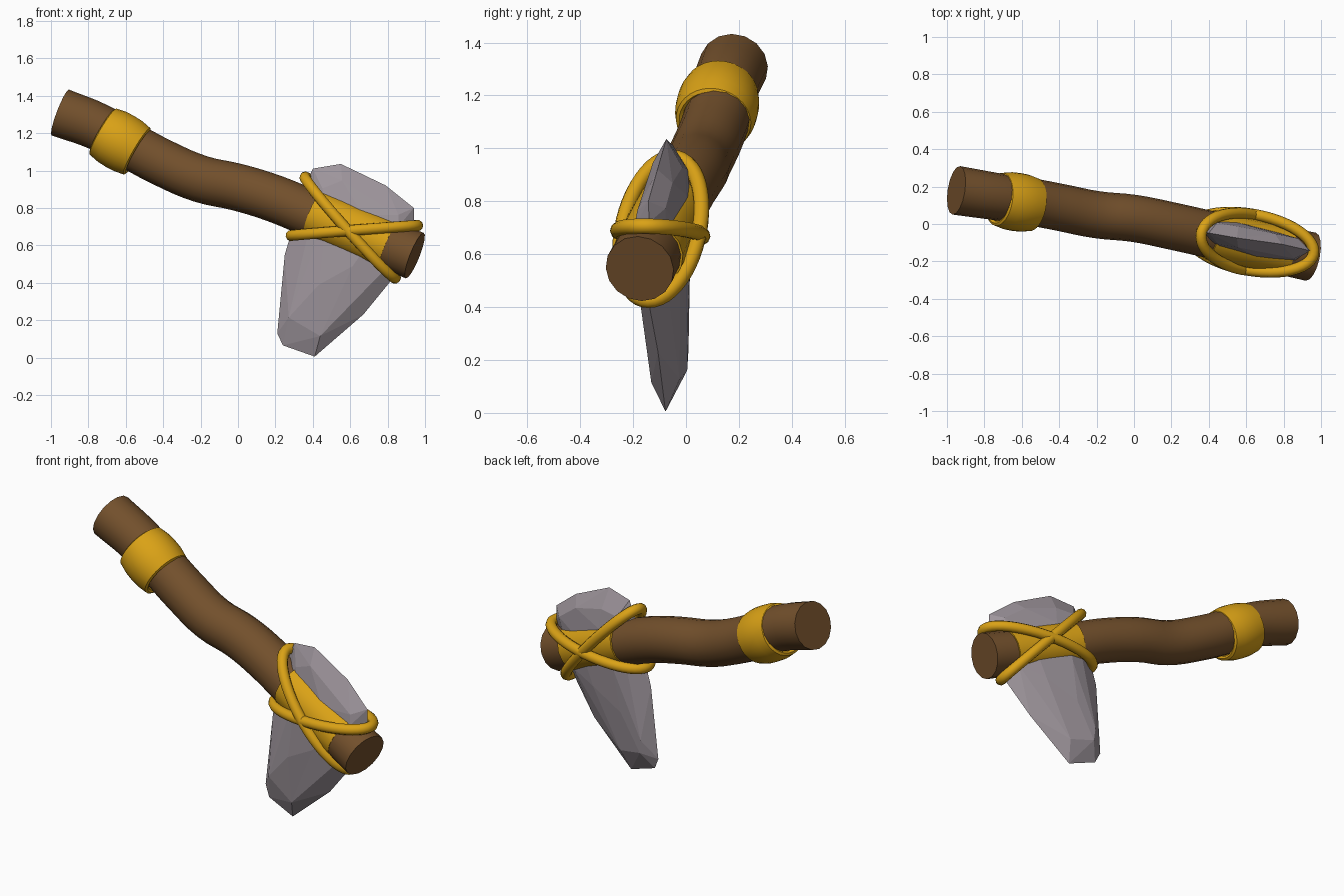
import bpy, bmesh, random
from math import sin, cos, pi, radians
from mathutils import Vector

if "Cube" in bpy.data.objects:
    bpy.data.objects.remove(bpy.data.objects["Cube"])

random.seed(4)


def material(name, color):
    m = bpy.data.materials.new(name)
    m.diffuse_color = (*color, 1)
    m.use_nodes = True
    m.node_tree.nodes["Principled BSDF"].inputs["Base Color"].default_value = m.diffuse_color
    return m


WOOD = material("wood", (0.17, 0.08, 0.025))
CORD = material("cord", (0.70, 0.36, 0.008))
STONE = material("stone", (0.34, 0.30, 0.33))


def smooth(ob):
    bpy.ops.object.select_all(action='DESELECT')
    ob.select_set(True)
    bpy.context.view_layer.objects.active = ob
    bpy.ops.object.shade_smooth_by_angle(angle=radians(40))


def tube(name, pts, radius, mat, closed=False, res=6):
    """Round tube through points (x, y, z, radius factor), turned into a mesh."""
    cu = bpy.data.curves.new(name, 'CURVE')
    cu.dimensions = '3D'
    cu.bevel_depth, cu.bevel_resolution = radius, res
    cu.use_fill_caps = not closed
    sp = cu.splines.new('POLY' if closed else 'BEZIER')
    sp.use_cyclic_u = closed
    if closed:
        sp.points.add(len(pts) - 1)
        for p, c in zip(sp.points, pts):
            p.co = (*c[:3], 1)
    else:
        sp.resolution_u = 4
        sp.bezier_points.add(len(pts) - 1)
        for p, c in zip(sp.bezier_points, pts):
            p.co, p.radius = c[:3], c[3]
            p.handle_left_type = p.handle_right_type = 'AUTO'
    ob = bpy.data.objects.new(name, cu)
    bpy.context.collection.objects.link(ob)
    bpy.ops.object.select_all(action='DESELECT')
    ob.select_set(True)
    bpy.context.view_layer.objects.active = ob
    bpy.ops.object.convert(target='MESH')
    ob = bpy.context.object
    ob.data.materials.clear()
    ob.data.materials.append(mat)
    smooth(ob)
    return ob


def mesh_object(name, bm, mat):
    bmesh.ops.recalc_face_normals(bm, faces=bm.faces)
    me = bpy.data.meshes.new(name)
    bm.to_mesh(me)
    bm.free()
    ob = bpy.data.objects.new(name, me)
    bpy.context.collection.objects.link(ob)
    me.materials.append(mat)
    return ob


# Wavy wooden handle
tube("handle", [(-0.95, 0.18, 1.31, 1.04), (-0.74, 0.147, 1.23, 1), (-0.56, 0.12, 1.125, 1),
                (-0.40, 0.09, 1.04, 1), (-0.20, 0.05, 0.955, 1), (0.0, 0.03, 0.91, 1),
                (0.20, -0.01, 0.848, 1), (0.40, -0.055, 0.765, 1), (0.62, -0.105, 0.675, 1),
                (0.945, -0.175, 0.545, 1.04)], 0.126, WOOD)

# Wrapping under the stone head
tube("head_wrap", [(0.405, -0.056, 0.768, 1), (0.62, -0.105, 0.68, 1), (0.81, -0.143, 0.598, 1)],
     0.134, CORD)

# Rounded grip band: closed profile (along axis, radius) spun round the handle
profile = [(-0.105, 0.118), (-0.112, 0.130), (-0.105, 0.143), (-0.05, 0.154), (0, 0.156),
           (0.05, 0.154), (0.105, 0.143), (0.112, 0.130), (0.105, 0.118)]
axis = Vector((0.19, -0.03, -0.11))
turn = axis.to_track_quat('Z', 'Y')
bm = bmesh.new()
rings = []
for i in range(32):
    a = 2 * pi * i / 32
    rings.append([bm.verts.new(Vector((-0.63, 0.118, 1.155)) +
                               turn @ Vector((r * cos(a), r * sin(a), h))) for h, r in profile])
for i in range(32):
    p, q = rings[i], rings[(i + 1) % 32]
    for j in range(len(profile)):
        k = (j + 1) % len(profile)
        bm.faces.new((p[j], p[k], q[k], q[j]))
smooth(mesh_object("grip_band", bm, CORD))

# Crossed cord loops: ellipses through two end points, bulging across the stone
for name, a, b in (("cord_loop_level", (0.285, -0.035, 0.652), (0.96, -0.16, 0.706)),
                   ("cord_loop_slanted", (0.36, -0.05, 0.965), (0.84, -0.14, 0.425))):
    a, b = Vector(a), Vector(b)
    mid, half, side = (a + b) / 2, (b - a) / 2, Vector((0.18, 0.98, 0)) * 0.15
    tube(name, [tuple(mid + half * cos(t * pi / 24) + side * sin(t * pi / 24))
                for t in range(48)], 0.03, CORD, closed=True, res=3)

# Chipped stone blade: hull of a thin outline and shrunken outlines on both faces
outline = [(0.40, 1.01), (0.55, 1.035), (0.79, 0.92), (0.94, 0.80), (0.94, 0.72), (0.85, 0.45),
           (0.67, 0.23), (0.41, 0.005), (0.24, 0.065), (0.21, 0.13), (0.25, 0.55), (0.36, 0.92)]
bm = bmesh.new()


def stone_point(x, z, t):
    mid = -0.092 - 0.18 * (x - 0.58) + 0.035 * (z - 0.5)
    bm.verts.new((x, mid + t, z))


for x, z in outline:
    stone_point(x, z, random.uniform(-0.012, 0.012))
    for s in (-1, 1):
        for f, t in ((0.78, 0.055), (0.42, 0.08)):
            g = f + random.uniform(-0.08, 0.06)
            stone_point(0.58 + (x - 0.58) * g, 0.64 + (z - 0.64) * g,
                        s * (t + random.uniform(-0.005, 0.005)))
hull = bmesh.ops.convex_hull(bm, input=bm.verts)
inner = {e for e in hull["geom_interior"] + hull["geom_unused"] if isinstance(e, bmesh.types.BMVert)}
bmesh.ops.delete(bm, geom=list(inner), context='VERTS')
bmesh.ops.dissolve_limit(bm, angle_limit=radians(4), verts=bm.verts, edges=bm.edges)
mesh_object("stone_head", bm, STONE)
